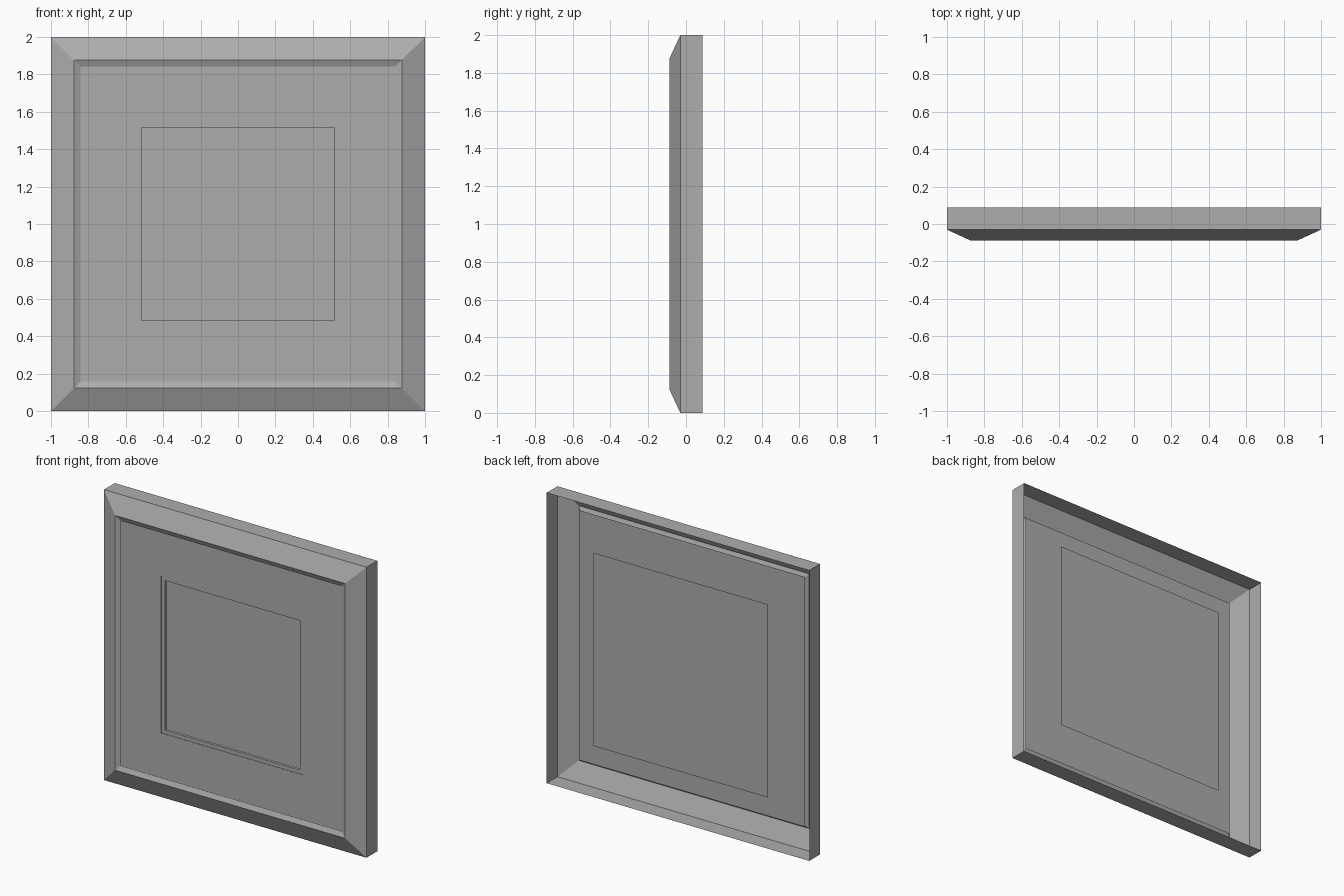
import bpy
import bmesh

cube = bpy.data.objects.get("Cube")
if cube:
    bpy.data.objects.remove(cube)

# One plain grey for the whole model
grey = bpy.data.materials.new("plain_grey")
grey.use_nodes = True
colour = (0.42, 0.42, 0.42, 1)
grey.diffuse_color = colour
grey.node_tree.nodes["Principled BSDF"].inputs["Base Color"].default_value = colour

MIDDLE = 1.0  # height of the centre
CORNERS = ((-1, -1), (1, -1), (1, 1), (-1, 1))


def square_shell(name, profile, capped=False):
    """Sweep a (half width, depth) profile around a square, mitred at corners."""
    bm = bmesh.new()
    rings = [[bm.verts.new((sx * r, y, MIDDLE + sz * r)) for sx, sz in CORNERS]
             for r, y in profile]
    for a, b in zip(rings, rings[1:]):
        for i in range(4):
            j = (i + 1) % 4
            bm.faces.new((a[i], a[j], b[j], b[i]))
    if capped:
        bm.faces.new(rings[-1])
    mesh = bpy.data.meshes.new(name)
    bm.to_mesh(mesh)
    bm.free()
    mesh.materials.append(grey)
    obj = bpy.data.objects.new(name, mesh)
    bpy.context.collection.objects.link(obj)
    return obj


# Moulding: outer side, front slope and inner lip, open at the back
square_shell("frame_moulding", [(1, 0.087), (1, -0.03), (0.877, -0.087), (0.843, -0.072)])

# Mount board, tucked behind the lip, with a shallow step and a cut window edge
square_shell("mount_board", [(0.86, -0.064), (0.54, -0.064), (0.54, -0.061),
                             (0.515, -0.061), (0.515, -0.042)])

# Thin sheet behind the window
square_shell("picture_sheet", [(0.665, 0.057)], capped=True)
